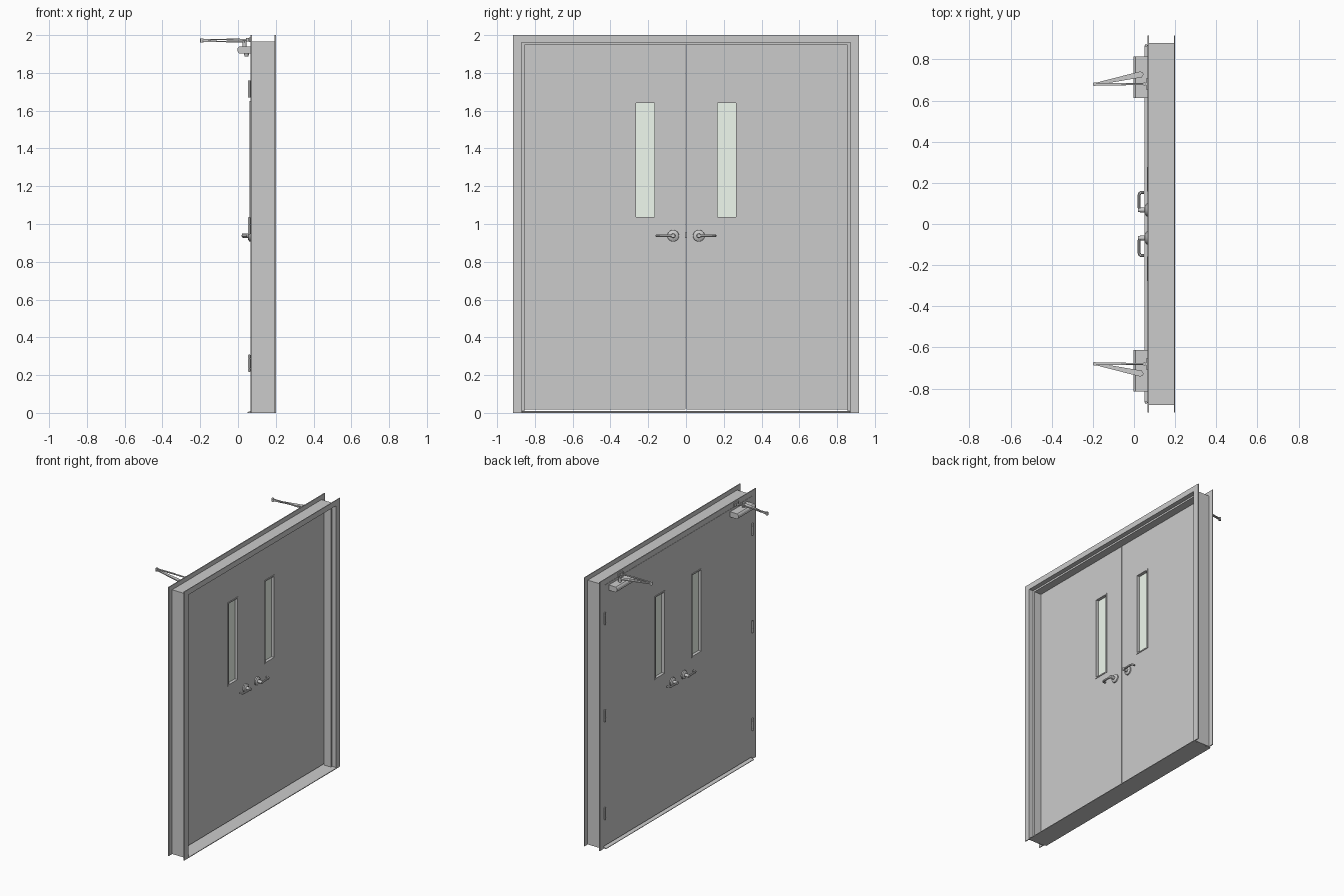
import bpy, bmesh
from math import pi
from mathutils import Vector

if "Cube" in bpy.data.objects:
    bpy.data.objects.remove(bpy.data.objects["Cube"])

DOOR_X0, DOOR_X1 = 0.066, 0.108          # closer-side and stop-side door faces


def finish(name, bm, mirror=True, smooth=False, mat=None):
    bmesh.ops.recalc_face_normals(bm, faces=bm.faces)
    me = bpy.data.meshes.new(name)
    bm.to_mesh(me)
    bm.free()
    ob = bpy.data.objects.new(name, me)
    bpy.context.collection.objects.link(ob)
    return dress(ob, mirror, smooth, mat)


def dress(ob, mirror=True, smooth=False, mat=None):
    if mat:
        ob.data.materials.append(mat)
    if smooth:
        bpy.ops.object.select_all(action='DESELECT')
        ob.select_set(True)
        bpy.context.view_layer.objects.active = ob
        bpy.ops.object.shade_smooth_by_angle(angle=0.6)
    if mirror:
        m = ob.modifiers.new("other_leaf", 'MIRROR')
        m.use_axis = (False, True, False)
        m.use_mirror_merge = False
    return ob


def loft(name, rings, closed=False, **kw):
    """Skin equal-length rings of points; cap the ends or join them up."""
    bm = bmesh.new()
    vs = [[bm.verts.new(p) for p in r] for r in rings]
    n = len(rings[0])
    pairs = list(zip(vs, vs[1:])) + ([(vs[-1], vs[0])] if closed else [])
    for a, b in pairs:
        for i in range(n):
            bm.faces.new((a[i], a[(i + 1) % n], b[(i + 1) % n], b[i]))
    if not closed:
        bm.faces.new(vs[0])
        bm.faces.new(vs[-1])
    return finish(name, bm, **kw)


def rect(x, y0, y1, z0, z1):
    return [(x, y0, z0), (x, y1, z0), (x, y1, z1), (x, y0, z1)]


def box(name, x0, x1, y0, y1, z0, z1, **kw):
    return loft(name, [rect(x0, y0, y1, z0, z1), rect(x1, y0, y1, z0, z1)], **kw)


def panel_with_hole(name, x0, x1, outer, inner, **kw):
    return loft(name, [rect(x0, *outer), rect(x1, *outer),
                       rect(x1, *inner), rect(x0, *inner)], closed=True, **kw)


def cyl(name, p, q, r, r2=None, sides=24):
    p, q = Vector(p), Vector(q)
    d = q - p
    bm = bmesh.new()
    bmesh.ops.create_cone(bm, cap_ends=True, segments=sides, radius1=r,
                          radius2=r if r2 is None else r2, depth=d.length)
    bm.transform(d.to_track_quat('Z', 'Y').to_matrix().to_4x4())
    bmesh.ops.translate(bm, verts=bm.verts, vec=(p + q) / 2)
    return finish(name, bm, smooth=True)


def bar(name, p, q, w0, w1, h):
    """Flat tapered bar between two points."""
    p, q = Vector(p), Vector(q)
    side = (q - p).cross(Vector((0, 0, 1))).normalized()
    up = Vector((0, 0, h / 2))
    return loft(name, [[c - side * w / 2 - up, c + side * w / 2 - up,
                        c + side * w / 2 + up, c - side * w / 2 + up]
                       for c, w in ((p, w0), (q, w1))])


# Frame: double-rabbet profile (x, inset) swept up, over and down with mitres
profile = [(.066, 0), (.066, .047), (.108, .047), (.108, .062), (.166, .062),
           (.166, .047), (.2, .047), (.2, 0), (.194, 0), (.194, .038),
           (.073, .038), (.073, 0)]
rings = []
for s, top in ((-1, False), (-1, True), (1, True), (1, False)):
    rings.append([(x, s * (.917 - d), 2 - d * .86 if top else 0) for x, d in profile])
loft("door_frame", rings, mirror=False)

# Threshold with a sloped nose
sill = [(.05, 0), (.05, .004), (.066, .01), (.192, .01), (.2, .005), (.2, 0)]
loft("threshold", [[(x, y, z) for x, z in sill] for y in (-.869, .869)], mirror=False)

# Door leaves, window trim and glass
glass = bpy.data.materials.new("pale_green_glass")
glass.diffuse_color = (.87, .95, .86, 1)
glass.use_nodes = True
glass.node_tree.nodes["Principled BSDF"].inputs["Base Color"].default_value = glass.diffuse_color
panel_with_hole("door_leaf", DOOR_X0, DOOR_X1, (.0015, .868, .018, 1.958),
                (.161, .271, 1.033, 1.645))
panel_with_hole("window_trim", DOOR_X0 - .004, DOOR_X1 + .004,
                (.157, .276, 1.028, 1.65), (.166, .266, 1.037, 1.641))
box("window_glass", .084, .09, .165, .267, 1.036, 1.642, mat=glass)
box("latch", .078, .096, -.005, .005, .925, .955, mirror=False)

# Hinges
for i, z in enumerate((.263, .99, 1.715)):
    for k in range(5):
        a = z - .044 + k * .0176
        cyl(f"hinge_{i}_knuckle_{k}", (.059, .868, a), (.059, .868, a + .017), .0065, sides=16)
    cyl(f"hinge_{i}_pin", (.059, .868, z - .046), (.059, .868, z + .046), .004, sides=12)

# Lever handles on both faces
LY, LZ = .068, .938
for tag, face, out in (("closer_side", DOOR_X0, -1), ("stop_side", DOOR_X1, 1)):
    at = lambda d: (face + out * d, LY, LZ)
    cyl(f"rose_{tag}", at(0), at(.008), .031, .030, 32)
    cyl(f"rose_dome_{tag}", at(.008), at(.014), .027, .018, 32)
    cyl(f"lever_stem_{tag}", at(.01), at(.046), .012, .0105)
    cu = bpy.data.curves.new(f"lever_{tag}", 'CURVE')
    cu.dimensions = '3D'
    cu.bevel_depth = .0075
    cu.bevel_resolution = 3
    cu.use_fill_caps = True
    path = [(.03, .068), (.039, .071), (.041, .08), (.041, .14), (.038, .15),
            (.031, .154), (.018, .154)]
    sp = cu.splines.new('POLY')
    sp.points.add(len(path) - 1)
    for pt, (d, y) in zip(sp.points, path):
        pt.co = (face + out * d, y, LZ, 1)
    ob = bpy.data.objects.new(f"lever_{tag}", cu)
    bpy.context.collection.objects.link(ob)
    bpy.ops.object.select_all(action='DESELECT')
    ob.select_set(True)
    bpy.context.view_layer.objects.active = ob
    bpy.ops.object.convert(target='MESH')
    dress(bpy.context.view_layer.objects.active, smooth=True)

# Overhead closers: rounded body, spindle, two arms, elbow and frame shoe
body = [(.066, 1.902), (.008, 1.902), (.001, 1.908), (-.003, 1.915), (-.003, 1.928),
        (.001, 1.935), (.008, 1.941), (.066, 1.941)]
loft("closer_body", [[(x, y, z) for x, z in body] for y in (.613, .814)])
PY, EY = .728, .68
cyl("closer_spindle", (.035, PY, 1.941), (.035, PY, 1.972), .011)
cyl("closer_cap", (.045, PY, 1.888), (.045, PY, 1.902), .010, .014)
bar("closer_main_arm", (.036, PY, 1.964), (-.19, EY, 1.968), .03, .011, .007)
bar("closer_link_arm", (-.19, EY, 1.976), (-.04, EY, 1.977), .011, .011, .007)
cyl("closer_link_rod", (-.06, EY, 1.977), (.052, EY, 1.975), .005, sides=16)
cyl("closer_elbow", (-.191, EY, 1.96), (-.191, EY, 1.983), .009)
cyl("closer_shoe_pivot", (.051, EY, 1.966), (.051, EY, 1.984), .008)
box("closer_shoe_plate", .058, .066, .655, .708, 1.963, 1.987)
